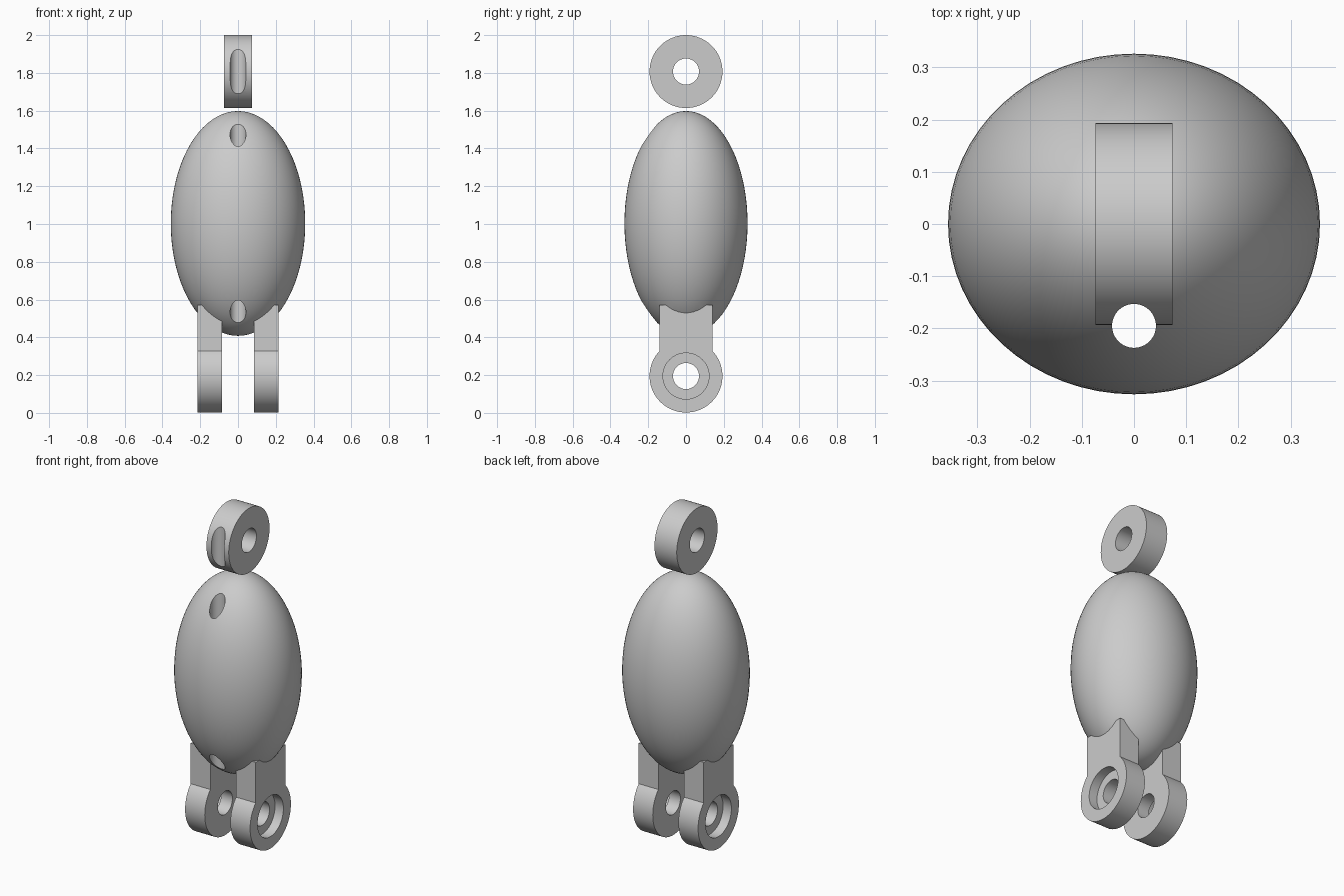
import bpy, bmesh, math
from mathutils import Matrix

if "Cube" in bpy.data.objects:
    bpy.data.objects.remove(bpy.data.objects["Cube"])

grey = bpy.data.materials.new("plain_grey")
grey.diffuse_color = (0.6, 0.6, 0.6, 1)
grey.use_nodes = True
grey.node_tree.nodes["Principled BSDF"].inputs["Base Color"].default_value = grey.diffuse_color

R = 0.193        # outer radius of every eyelet
BORE = 0.069     # pin hole radius


def make(name, bm):
    bmesh.ops.recalc_face_normals(bm, faces=bm.faces)
    mesh = bpy.data.meshes.new(name)
    bm.to_mesh(mesh)
    bm.free()
    mesh.materials.append(grey)
    ob = bpy.data.objects.new(name, mesh)
    bpy.context.collection.objects.link(ob)
    return ob


def cylinder(name, radius, length, centre, axis):
    bm = bmesh.new()
    rot = Matrix.Rotation(math.pi / 2, 4, 'Y') if axis == 'X' else Matrix()
    bmesh.ops.create_cone(bm, cap_ends=True, segments=64, radius1=radius, radius2=radius,
                          depth=length, matrix=Matrix.Translation(centre) @ rot)
    return make(name, bm)


def combine(ob, tool, operation):
    # apply a boolean and discard the tool object
    bpy.context.view_layer.objects.active = ob
    mod = ob.modifiers.new("combine", 'BOOLEAN')
    mod.operation, mod.solver, mod.object = operation, 'EXACT', tool
    bpy.ops.object.modifier_apply(modifier=mod.name)
    bpy.data.objects.remove(tool)


def leg(side):
    # keyhole profile: round eyelet below, straight neck above
    half, top, cz = 0.14, 0.57, R + 0.002
    start = math.acos(half / R)
    sweep = math.pi + 2 * start
    n = 56
    pts = [(half, top)]
    pts += [(R * math.cos(start - sweep * i / n), cz + R * math.sin(start - sweep * i / n))
            for i in range(n + 1)]
    pts.append((-half, top))
    bm = bmesh.new()
    face = bm.faces.new([bm.verts.new((side * 0.085, y, z)) for y, z in pts])
    ext = bmesh.ops.extrude_face_region(bm, geom=[face])
    bmesh.ops.translate(bm, vec=(side * 0.13, 0, 0),
                        verts=[v for v in ext["geom"] if isinstance(v, bmesh.types.BMVert)])
    ob = make("leg", bm)
    # pin hole with a wider recess on the outer side
    combine(ob, cylinder("pin_cutter", BORE, 0.4, (side * 0.15, 0, cz), 'X'), 'DIFFERENCE')
    combine(ob, cylinder("recess_cutter", 0.122, 0.11, (side * 0.215, 0, cz), 'X'), 'DIFFERENCE')
    return ob


def cord_cutter():
    # vertical channel near the front
    return cylinder("cord_cutter", 0.042, 3, (0, -0.195, 1), 'Z')


# egg-shaped body with two legs and the vertical channel
bm = bmesh.new()
bmesh.ops.create_uvsphere(bm, u_segments=64, v_segments=40, radius=1)
bmesh.ops.scale(bm, vec=(0.356, 0.326, 0.595), verts=bm.verts)
bmesh.ops.translate(bm, vec=(0, 0, 1.003), verts=bm.verts)
body = make("body_with_legs", bm)
for side in (-1, 1):
    combine(body, leg(side), 'UNION')
combine(body, cord_cutter(), 'DIFFERENCE')

# floating ring above the body
ring = cylinder("top_ring", R, 0.147, (0, 0, 2 - R), 'X')
combine(ring, cylinder("bore_cutter", BORE, 0.4, (0, 0, 2 - R), 'X'), 'DIFFERENCE')
combine(ring, cord_cutter(), 'DIFFERENCE')

for ob in (body, ring):
    bpy.ops.object.select_all(action='DESELECT')
    ob.select_set(True)
    bpy.context.view_layer.objects.active = ob
    bpy.ops.object.shade_smooth_by_angle(angle=math.radians(30))
